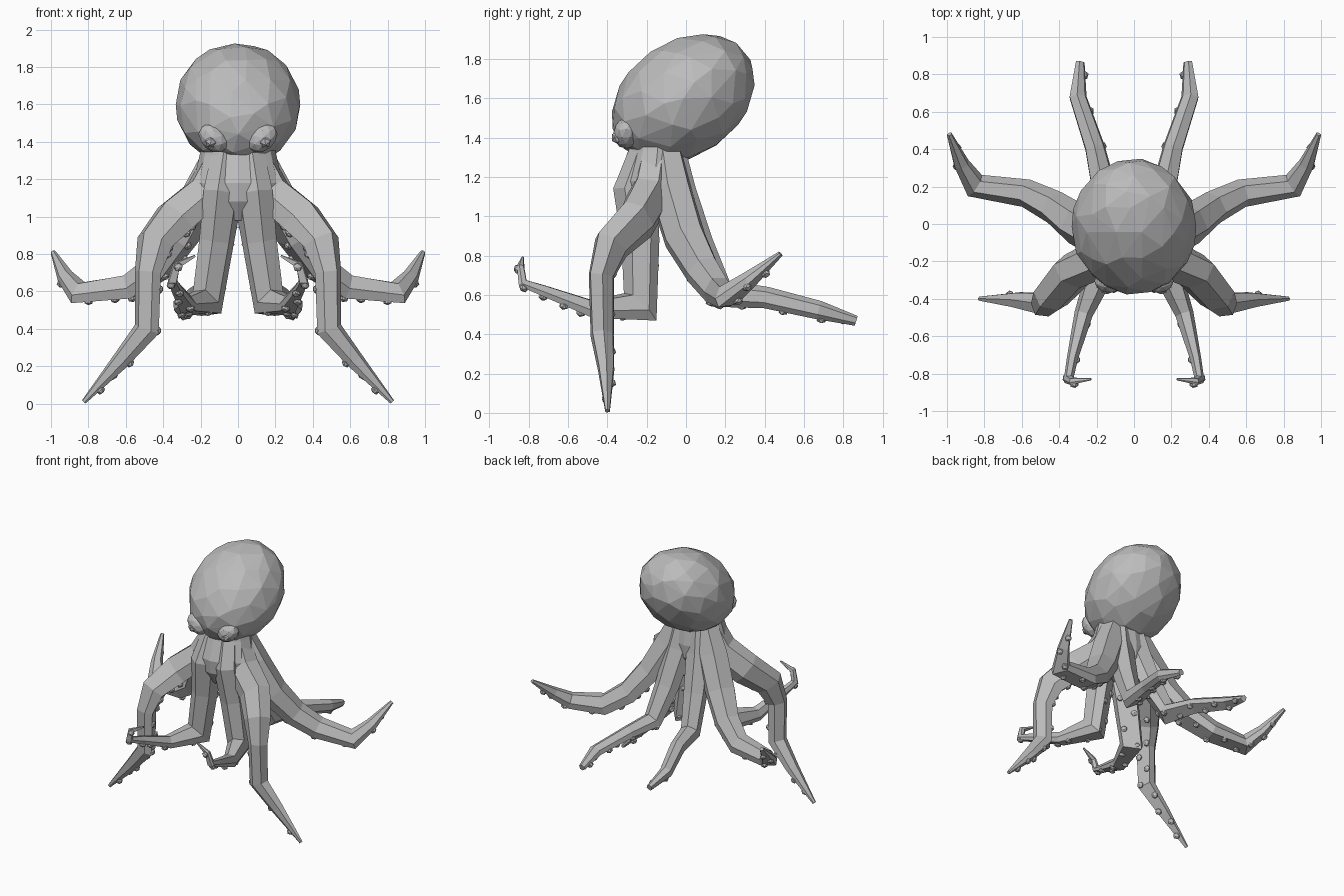
import bpy, bmesh, math
from mathutils import Vector, Matrix

if "Cube" in bpy.data.objects:
    bpy.data.objects.remove(bpy.data.objects["Cube"])

grey = bpy.data.materials.new("octopus grey")
grey.diffuse_color = (0.5, 0.5, 0.5, 1)
grey.use_nodes = True
grey.node_tree.nodes["Principled BSDF"].inputs["Base Color"].default_value = grey.diffuse_color


def finish(bm, name, mirror=False):
    bmesh.ops.recalc_face_normals(bm, faces=bm.faces)
    me = bpy.data.meshes.new(name)
    bm.to_mesh(me)
    bm.free()
    me.materials.append(grey)
    ob = bpy.data.objects.new(name, me)
    bpy.context.collection.objects.link(ob)
    if mirror:
        ob.modifiers.new("Mirror", 'MIRROR').use_mirror_merge = False
    return ob


def ball(bm, centre, scale, rot=Matrix.Identity(4), sub=1):
    m = Matrix.Translation(centre) @ rot @ Matrix.Diagonal((*scale, 1))
    bmesh.ops.create_icosphere(bm, subdivisions=sub, radius=1, matrix=m)


def loft(bm, rings):
    rings = [[bm.verts.new(p) for p in r] for r in rings]
    n = len(rings[0])
    for a, b in zip(rings, rings[1:]):
        for i in range(n):
            bm.faces.new((a[i], a[(i + 1) % n], b[(i + 1) % n], b[i]))
    bm.faces.new(rings[0])
    bm.faces.new(rings[-1][::-1])


# Head: ellipsoid leaning backwards, thinned to large irregular facets
bm = bmesh.new()
ball(bm, (0, -0.014, 1.598), (0.333, 0.393, 0.291),
     Matrix.Rotation(math.radians(35), 4, 'X'), 3)
head = finish(bm, "head")
thin = head.modifiers.new("Facets", 'DECIMATE')
thin.ratio = 0.55
thin.use_symmetry = True
thin.symmetry_axis = 'X'

# Neck and body core, tapering to a point between the arms
bm = bmesh.new()
loft(bm, [[(rx * math.cos(k * math.tau / 12), cy + ry * math.sin(k * math.tau / 12), z)
           for k in range(12)]
          for z, cy, rx, ry in ((1.45, -0.14, 0.18, 0.13), (1.33, -0.145, 0.205, 0.15),
                                (1.18, -0.16, 0.24, 0.19), (1.08, -0.16, 0.22, 0.18),
                                (0.98, -0.16, 0.12, 0.12))])
finish(bm, "neck")

# Eyes: slanted lids with a bulging eyeball
tilt = Matrix.Rotation(math.radians(-40), 4, 'Y')
bm = bmesh.new()
ball(bm, (0.13, -0.305, 1.42), (0.09, 0.065, 0.068), tilt, 2)
finish(bm, "eyelid", True)
bm = bmesh.new()
ball(bm, (0.145, -0.348, 1.40), (0.034, 0.032, 0.034), tilt, 1)
finish(bm, "eyeball", True)

# Arm cross-section: (across, towards underside)
SECTION = ((-0.8, 0.9), (0.8, 0.9), (1, 0.1), (0.5, -0.9), (-0.5, -0.9), (-1, 0.1))


def arm(name, path):
    pts = [Vector(p[:3]) for p in path]
    segs = [(b - a).normalized() for a, b in zip(pts, pts[1:])]
    under = Vector((-pts[1].x, -0.14 - pts[1].y, 0))
    t_prev, frames, rings = None, [], []
    for i, p in enumerate(pts):
        s1, s2 = segs[max(i - 1, 0)], segs[min(i, len(segs) - 1)]
        t = (s1 + s2).normalized()
        if t_prev:
            under = t_prev.rotation_difference(t) @ under
        under = (under - t * under.dot(t)).normalized()
        across = t.cross(under)
        t_prev = t
        bend = (s2 - s1).normalized()
        grow = 1 / max(s1.dot(t), 0.8) - 1
        w, d = path[i][3:]
        ring = []
        for u, v in SECTION:
            o = across * u * w + under * v * d
            ring.append(p + o + bend * o.dot(bend) * grow)
        rings.append(ring)
        frames.append((p, across * w, under * d))
    bm = bmesh.new()
    loft(bm, rings)
    finish(bm, name, True)

    # Suckers alternate in two rows along the underside
    bm = bmesh.new()
    count, dist, step = 0, 0.06, 0.105
    for (p, a, u), (q, b, v) in list(zip(frames, frames[1:]))[1:]:
        length = (q - p).length
        while dist < length:
            f = dist / length
            ac, un = a.lerp(b, f), u.lerp(v, f)
            side = 0.5 if count % 2 else -0.5
            c = p.lerp(q, f) + ac * side + un * 0.9 + un.normalized() * 0.004
            if un.length > 0.016:
                rot = Vector((0, 0, 1)).rotation_difference(un).to_matrix().to_4x4()
                ball(bm, c, (0.026, 0.026, 0.02), rot)
            count += 1
            dist += step
        dist -= length
    finish(bm, name + "_suckers", True)


# Each point: x, y, z, half width, half depth
arm("front_outer_arm", (
    (0.10, -0.15, 1.32, .10, .08), (0.18, -0.18, 1.13, .11, .10),
    (0.34, -0.255, 0.99, .10, .11), (0.45, -0.385, 0.86, .09, .09),
    (0.485, -0.435, 0.70, .065, .065), (0.49, -0.43, 0.40, .06, .06),
    (0.63, -0.41, 0.23, .042, .045), (0.825, -0.40, 0.01, .012, .012)))
arm("front_inner_arm", (
    (0.07, -0.21, 1.34, .08, .07), (0.09, -0.265, 1.13, .095, .105),
    (0.125, -0.24, 0.87, .09, .085), (0.175, -0.24, 0.54, .08, .08),
    (0.27, -0.48, 0.53, .05, .045), (0.33, -0.72, 0.62, .03, .03),
    (0.35, -0.83, 0.66, .025, .022), (0.33, -0.84, 0.74, .02, .018),
    (0.23, -0.83, 0.79, .006, .006)))
arm("side_arm", (
    (0.11, -0.10, 1.32, .09, .08), (0.19, -0.07, 1.13, .11, .10),
    (0.31, 0.0, 0.90, .11, .09), (0.43, 0.09, 0.73, .09, .08),
    (0.58, 0.165, 0.625, .075, .07), (0.85, 0.205, 0.595, .062, .055),
    (0.92, 0.32, 0.68, .042, .04), (0.987, 0.48, 0.81, .014, .012)))
arm("back_arm", (
    (0.07, -0.08, 1.34, .085, .07), (0.09, -0.04, 1.12, .095, .09),
    (0.125, 0.06, 0.85, .085, .08), (0.165, 0.18, 0.61, .07, .06),
    (0.215, 0.41, 0.59, .055, .048), (0.305, 0.68, 0.525, .046, .042),
    (0.29, 0.865, 0.47, .022, .024)))
